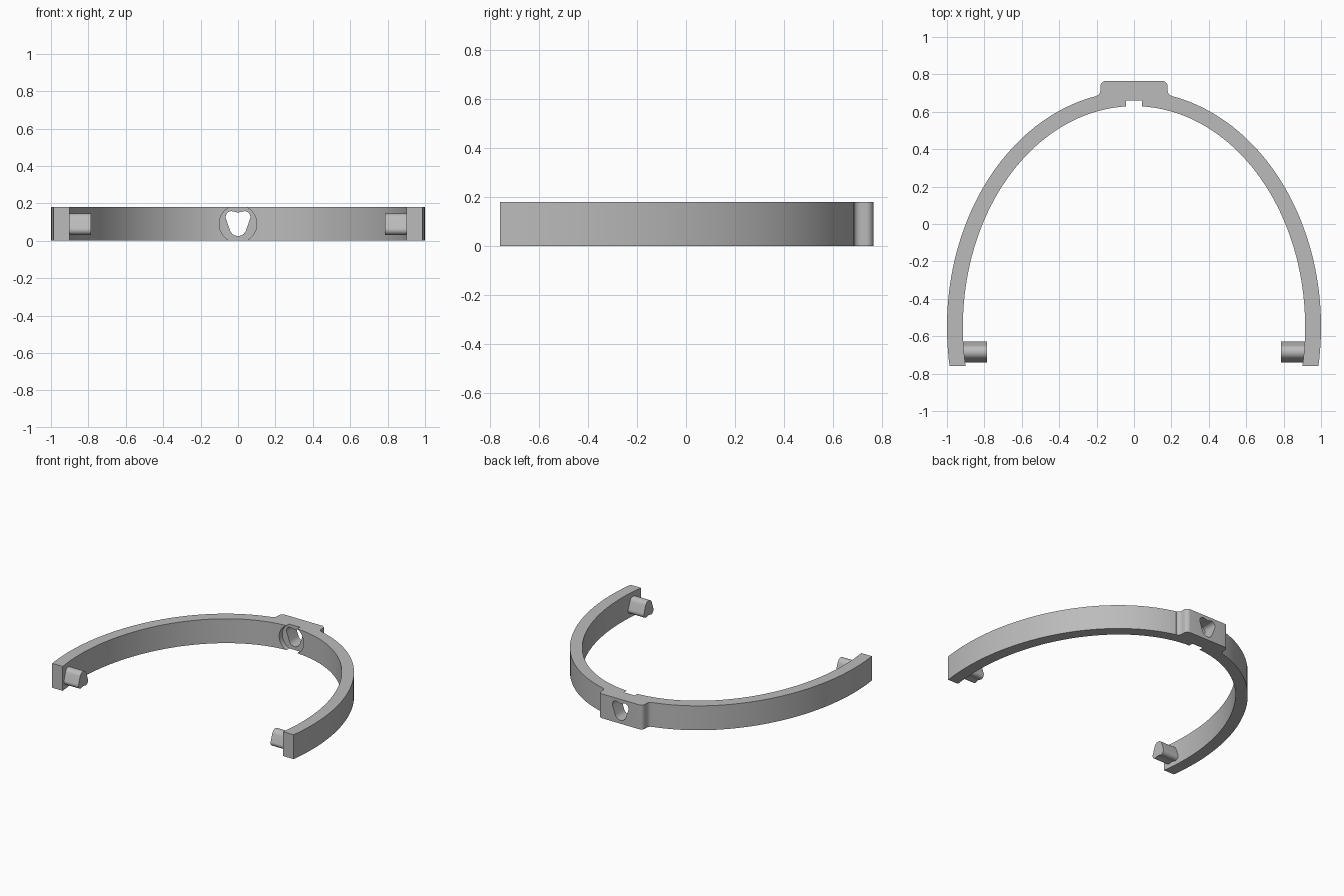
import bpy, bmesh
from math import sin, cos, radians, asin, acos, degrees
from mathutils import Vector

cube = bpy.data.objects.get("Cube")
if cube:
    bpy.data.objects.remove(cube, do_unlink=True)

HEIGHT = 0.18
MID = HEIGHT / 2
ARC_Y = -0.55      # centre line of the elliptical band
END_Y = -0.76      # front ends of the arms

grey = bpy.data.materials.new("plain grey")
grey.use_nodes = True
grey.diffuse_color = (0.5, 0.5, 0.5, 1)
grey.node_tree.nodes["Principled BSDF"].inputs["Base Color"].default_value = (0.5, 0.5, 0.5, 1)


def arc(cx, cy, rx, ry, start, end, steps):
    angles = [radians(start + (end - start) * i / steps) for i in range(steps + 1)]
    return [(cx + rx * cos(a), cy + ry * sin(a)) for a in angles]


def mirrored(points):
    return [(-x, y) for x, y in reversed(points)]


def prism(name, outline, place, depth):
    """Extrude a closed outline, placed in space by a function, along depth."""
    bm = bmesh.new()
    face = bm.faces.new([bm.verts.new(place(u, v)) for u, v in outline])
    cap = bmesh.ops.extrude_face_region(bm, geom=[face])
    moved = [g for g in cap["geom"] if isinstance(g, bmesh.types.BMVert)]
    bmesh.ops.translate(bm, verts=moved, vec=Vector(depth))
    bmesh.ops.recalc_face_normals(bm, faces=bm.faces)
    mesh = bpy.data.meshes.new(name)
    bm.to_mesh(mesh)
    bm.free()
    mesh.materials.append(grey)
    obj = bpy.data.objects.new(name, mesh)
    bpy.context.collection.objects.link(obj)
    return obj


def activate(obj):
    bpy.ops.object.select_all(action="DESELECT")
    obj.select_set(True)
    bpy.context.view_layer.objects.active = obj


def cut(target, cutter):
    cutter.hide_render = True
    mod = target.modifiers.new("cut", "BOOLEAN")
    mod.operation, mod.solver, mod.object = "DIFFERENCE", "EXACT", cutter
    activate(target)
    bpy.ops.object.modifier_apply(modifier=mod.name)
    bpy.data.objects.remove(cutter, do_unlink=True)


# Keyed outline: rounded bottom, two lobes and a shallow dent on top
right_half = (arc(0, -0.02, 0.045, 0.045, -90, -20, 8)
              + arc(0.035, 0.037, 0.031, 0.031, -20, 110, 14))
key = right_half + [(0, 0.06)] + mirrored(right_half)[:-1]

# Band with the raised pad at the back, as one plan outline
plate_x = 0.205
outer = arc(0, ARC_Y, 1.0, 1.26, degrees(asin((END_Y - ARC_Y) / 1.26)),
            degrees(acos(plate_x)), 48)
outer += arc(plate_x, 0.715, 0.025, 0.03, 270, 180, 8)
outer += arc(0.15, 0.735, 0.03, 0.03, 0, 90, 8)
inner = arc(0, ARC_Y, 0.915, 1.18, degrees(asin((END_Y - ARC_Y) / 1.18)), 90, 48)
plan = outer + mirrored(outer) + mirrored(inner)[::-1] + inner[::-1][1:]
band = prism("curved_band", plan, lambda x, y: (x, y, 0), (0, 0, HEIGHT))

# Round recess on the inside of the band, then the keyed through hole
recess = prism("recess_cutter", arc(0, 0, 0.1, 0.1, 0, 357, 119),
               lambda x, z: (x, 0.5, MID + z), (0, 0.16, 0))
cut(band, recess)
hole = prism("hole_cutter", key, lambda x, z: (x, 0.5, MID + z), (0, 0.4, 0))
cut(band, hole)

# Keyed pins pointing inward, dent downward
pins = [prism(name, key, lambda u, v, s=side: (s * 0.785, -0.685 + u * 0.86, MID - v * 0.86),
              (side * 0.155, 0, 0))
        for name, side in (("left_pin", 1), ("right_pin", -1))]

for obj in [band] + pins:
    activate(obj)
    bpy.ops.object.shade_smooth_by_angle(angle=radians(30))
